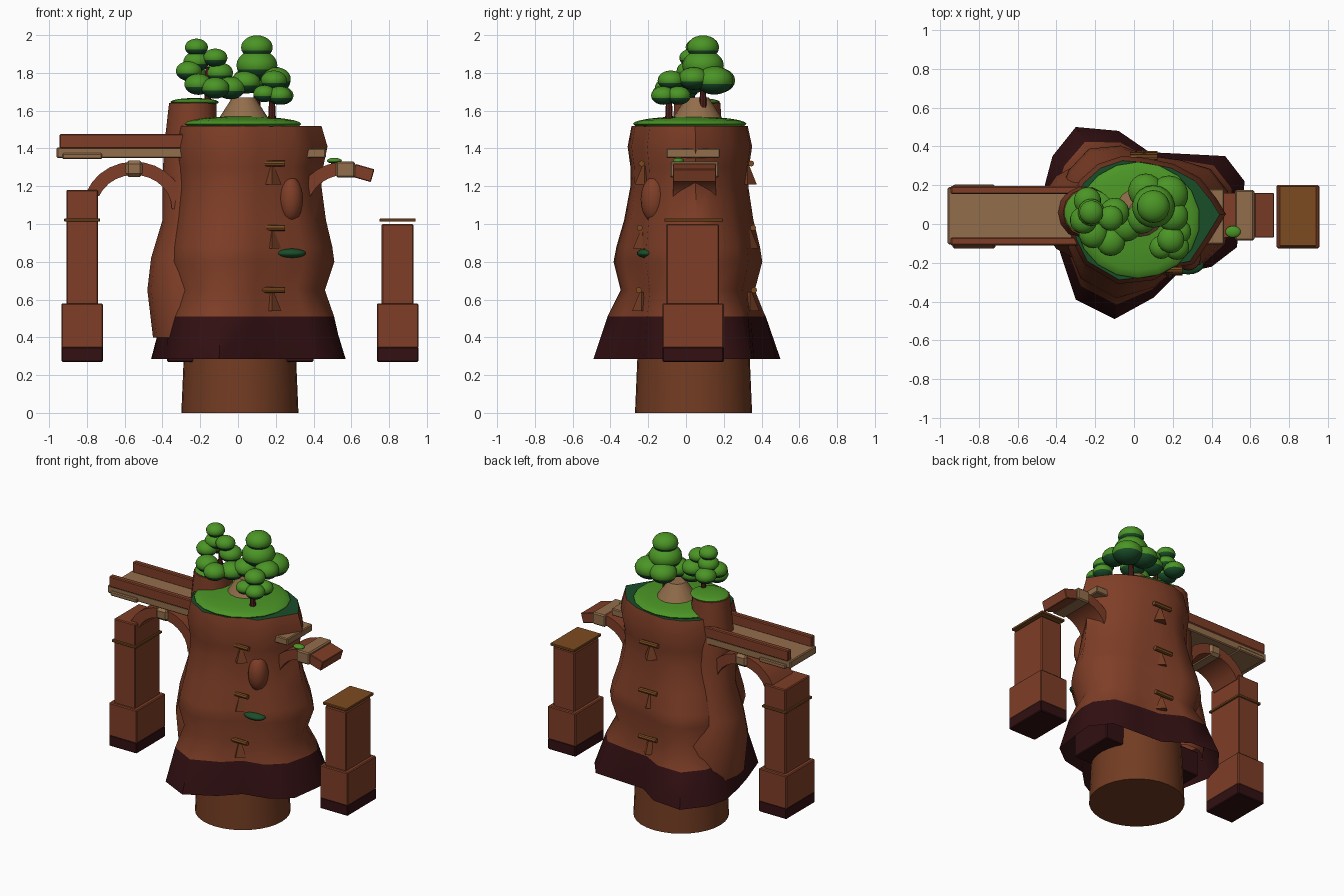
import bpy
import bmesh
import math
from mathutils import Matrix, Vector

default_cube = bpy.data.objects.get("Cube")
if default_cube:
    bpy.data.objects.remove(default_cube)


def make_material(name, red, green, blue):
    material = bpy.data.materials.new(name)
    material.use_nodes = True
    colour = (red, green, blue, 1)
    material.diffuse_color = colour
    material.node_tree.nodes["Principled BSDF"].inputs["Base Color"].default_value = colour
    return material


BRICK = make_material("brick red rock", .21, .048, .02)
EARTH = make_material("brown earth", .17, .045, .016)
MAROON = make_material("dark maroon", .032, .005, .006)
TAN = make_material("tan stone", .29, .155, .07)
WOOD = make_material("wood brown", .2, .07, .014)
BARK = make_material("dark bark", .08, .014, .01)
GRASS = make_material("bright green", .07, .3, .019)
SHADE_GREEN = make_material("dark green", .01, .075, .022)


def finish(name, bm, materials, smooth_angle=None):
    """Turn a bmesh into a named object with its materials."""
    bmesh.ops.recalc_face_normals(bm, faces=bm.faces)
    mesh = bpy.data.meshes.new(name)
    bm.to_mesh(mesh)
    bm.free()
    for material in materials:
        mesh.materials.append(material)
    if smooth_angle:
        mesh.shade_smooth()
        mesh.set_sharp_from_angle(angle=math.radians(smooth_angle))
    obj = bpy.data.objects.new(name, mesh)
    bpy.context.collection.objects.link(obj)
    return obj


def box(name, x_range, y_range, z_range, material, bevel=.006, tilt=0):
    """Bevelled box given by its ranges, tilted around y."""
    low, high = map(Vector, zip(x_range, y_range, z_range))
    bm = bmesh.new()
    bmesh.ops.create_cube(bm, size=1)
    bmesh.ops.scale(bm, verts=bm.verts, vec=high - low)
    if bevel:
        bmesh.ops.bevel(bm, geom=bm.edges[:], offset=bevel, segments=1, affect="EDGES")
    bmesh.ops.rotate(bm, verts=bm.verts, matrix=Matrix.Rotation(tilt, 3, "Y"))
    bmesh.ops.translate(bm, verts=bm.verts, vec=(low + high) / 2)
    return finish(name, bm, [material])


def tube(name, centre, bottom_radius, top_radius, height, material, sides=24, turn=None):
    """Cylinder or cone about its centre."""
    bm = bmesh.new()
    bmesh.ops.create_cone(bm, cap_ends=True, segments=sides, radius1=bottom_radius,
                          radius2=top_radius, depth=height)
    if turn:
        bmesh.ops.rotate(bm, verts=bm.verts, matrix=Matrix.Rotation(math.pi / 2, 3, turn))
    bmesh.ops.translate(bm, verts=bm.verts, vec=centre)
    return finish(name, bm, [material], 40)


def blob(name, centre, size, materials):
    """Ellipsoid whose downward faces take the second material."""
    bm = bmesh.new()
    bmesh.ops.create_uvsphere(bm, u_segments=18, v_segments=12, radius=1)
    if len(materials) > 1:
        for face in bm.faces:
            face.material_index = int(face.calc_center_median().z < -.2)
    bmesh.ops.scale(bm, verts=bm.verts, vec=size)
    bmesh.ops.translate(bm, verts=bm.verts, vec=centre)
    return finish(name, bm, materials, 60)


def loft(name, rings, materials, colour_rule, cap_top=True, angle=50):
    """Skin a stack of equal point rings."""
    bm = bmesh.new()
    levels = [[bm.verts.new(point) for point in ring] for ring in rings]
    for lower, upper in zip(levels, levels[1:]):
        for i in range(len(lower)):
            j = (i + 1) % len(lower)
            bm.faces.new((lower[i], lower[j], upper[j], upper[i]))
    if cap_top:
        bm.faces.new(levels[-1])
    for face in bm.faces:
        face.normal_update()
        face.material_index = colour_rule(face)
    return finish(name, bm, materials, angle)


# Main rock: an open lobed skirt blending into a rounder top
skirt_outline = [(.56, .1), (.57, .22), (.47, .35), (.28, .36), (.08, .37), (-.08, .48),
                 (-.3, .5), (-.42, .35), (-.46, .2), (-.42, 0), (-.38, -.15), (-.3, -.39),
                 (-.1, -.49), (.1, -.38), (.22, -.26), (.4, -.22), (.53, -.12)]
top_outline = [(.46, .05), (.41, .13), (.33, .23), (.2, .3), (.06, .33), (-.06, .34),
               (-.18, .3), (-.27, .22), (-.32, .12), (-.33, .03), (-.31, -.08), (-.25, -.2),
               (-.08, -.3), (.1, -.28), (.19, -.22), (.3, -.2), (.38, -.08)]
rock_levels = [(.285, 0, 1), (.51, .3, .96), (.65, .6, .92), (.8, .6, 1.02), (.88, .66, 1.01),
               (1.02, .8, .97), (1.2, .95, .95), (1.3, 1, .98), (1.41, 1, 1.03), (1.52, 1, .96)]
rock_rings = [[(Vector(a).lerp(Vector(b), blend) * scale).to_3d() + Vector((0, 0, z))
               for a, b in zip(skirt_outline, top_outline)]
              for z, blend, scale in rock_levels]


def rock_colour(face):
    height = face.calc_center_median().z
    return 1 if height < .5 else 2 if height > 1.51 else 0


loft("main_rock", rock_rings, [BRICK, MAROON, SHADE_GREEN], rock_colour)

# Side tower leaning on the rock, with a grassy cap
tower_levels = [(.4, -.25, .2, .24), (.65, -.27, .21, .24), (.82, -.27, .19, .2),
                (1.02, -.24, .16, .17), (1.25, -.24, .16, .15), (1.42, -.25, .14, .14),
                (1.64, -.24, .125, .125)]
tower_rings = [[(x + rx * math.cos(k * math.pi / 7), .06 + ry * math.sin(k * math.pi / 7), z)
                for k in range(14)] for z, x, rx, ry in tower_levels]
loft("side_tower", tower_rings, [BRICK], lambda face: 0)
blob("tower_grass", (-.23, .06, 1.645), (.13, .12, .022), [GRASS, SHADE_GREEN])

# Round core under the rock
tube("core_column", (.01, .04, .35), .31, .28, .7, EARTH, 32)

# Grass, earth mound and ledges
blob("summit_grass", (.02, .02, 1.53), (.32, .3, .04), [GRASS, SHADE_GREEN])
tube("summit_mound", (.03, .06, 1.6), .15, .06, .14, TAN, 16)
blob("front_ledge_grass", (.28, -.21, .845), (.08, .05, .025), [SHADE_GREEN])
blob("arch_grass", (.51, -.04, 1.335), (.04, .03, .015), [GRASS, SHADE_GREEN])
blob("front_boulder", (.28, -.17, 1.13), (.065, .07, .12), [BRICK])

# Rungs with wedge cracks below them, front and back
for side, rung_x, rung_y in (("front", .18, -.235), ("back", .05, .345)):
    for z, push in ((1.32, 0), (.98, .01), (.65, .015)):
        y = rung_y + math.copysign(push, rung_y)
        tube(side + "_rung", (rung_x, y, z), .016, .016, .14, WOOD, 8, "Y")
        tube(side + "_wedge", (rung_x, y * .94, z - .06), .05, .01, .1, EARTH, 4)


# Trees: trunk plus flattened leaf clumps (x, y, z, radius)
def tree(name, x, y, height, clumps):
    tube(name + "_trunk", (x, y, 1.53 + height / 2), .022, .012, height, BARK, 8)
    for cx, cy, cz, radius in clumps:
        blob(name + "_leaves", (cx, cy, cz), (radius, radius, radius * .75),
             [GRASS, SHADE_GREEN])


tree("tall_tree", .1, .09, .3, [
    (.1, .09, 1.935, .085), (.1, .09, 1.84, .11), (.06, .17, 1.76, .09),
    (.18, .15, 1.76, .1), (.04, .03, 1.75, .08), (.2, .04, 1.77, .08)])
tree("left_tree", -.16, .03, .3, [
    (-.22, .06, 1.935, .062), (-.22, .06, 1.86, .07), (-.12, .03, 1.88, .065),
    (-.26, .02, 1.81, .07), (-.24, .12, 1.8, .07), (-.1, .06, 1.8, .075),
    (-.21, -.05, 1.74, .075), (-.12, -.09, 1.72, .075), (-.04, -.01, 1.72, .08)])
tree("small_tree", .18, -.09, .2, [
    (.19, -.08, 1.76, .07), (.22, -.12, 1.68, .065), (.14, -.12, 1.69, .06),
    (.23, -.04, 1.68, .065)])


# Aqueduct piers: wide base with a dark foot, shaft and trim
def pier(side, x, top):
    wide, narrow = (x - .11, x + .11), (x - .084, x + .084)
    box(side + "_pier_foot", wide, (-.125, .2), (.27, .35), MAROON)
    box(side + "_pier_base", wide, (-.125, .2), (.342, .58), BRICK)
    box(side + "_pier_shaft", narrow, (-.105, .175), (.57, top), BRICK)


pier("right", -.825, 1.18)
box("right_pier_band", (-.92, -.73), (-.115, .185), (1.013, 1.03), WOOD, .003)
pier("left", .845, 1)
box("left_pier_cap", (.75, .94), (-.115, .195), (1.012, 1.03), WOOD, .003)
for x in (-.3, .325):
    box("buried_pier_foot", (x - .075, x + .075), (-.125, .2), (.27, .45), MAROON)

# Water channel on the right, broken stub on the left
box("channel_floor", (-.96, -.24), (-.105, .19), (1.35, 1.405), TAN)
box("channel_end_slab", (-.93, -.72), (-.118, .204), (1.343, 1.375), TAN)
for y in (-.09, .175):
    box("channel_wall", (-.945, -.24), (y - .02, y + .02), (1.4, 1.476), BRICK)
box("broken_channel", (.22, .465), (-.105, .18), (1.35, 1.4), TAN)


# Arches swept from an arc of blocks
def arch(name, x, start, end, steps=12):
    rings = []
    for k in range(steps + 1):
        angle = math.radians(start + (end - start) * k / steps)
        c, s = math.cos(angle), math.sin(angle)
        rings.append([(x + r * c, y, 1.08 + (r - .02) * s)
                      for r, y in ((.2, -.07), (.27, -.07), (.27, .16), (.2, .16))])
    rings = [rings[0]] + rings
    loft(name, rings[1:], [BRICK], lambda face: 0, True, 25)


arch("right_arch", -.55, 0, 158)
box("right_keystone", (-.598, -.502), (-.085, .175), (1.25, 1.335), TAN, .018)
arch("left_arch", .57, 165, 85)
box("left_keystone", (.52, .62), (-.085, .175), (1.245, 1.33), TAN, .008)
box("broken_arch_end", (.61, .715), (-.07, .16), (1.235, 1.305), BRICK, .004, .28)
